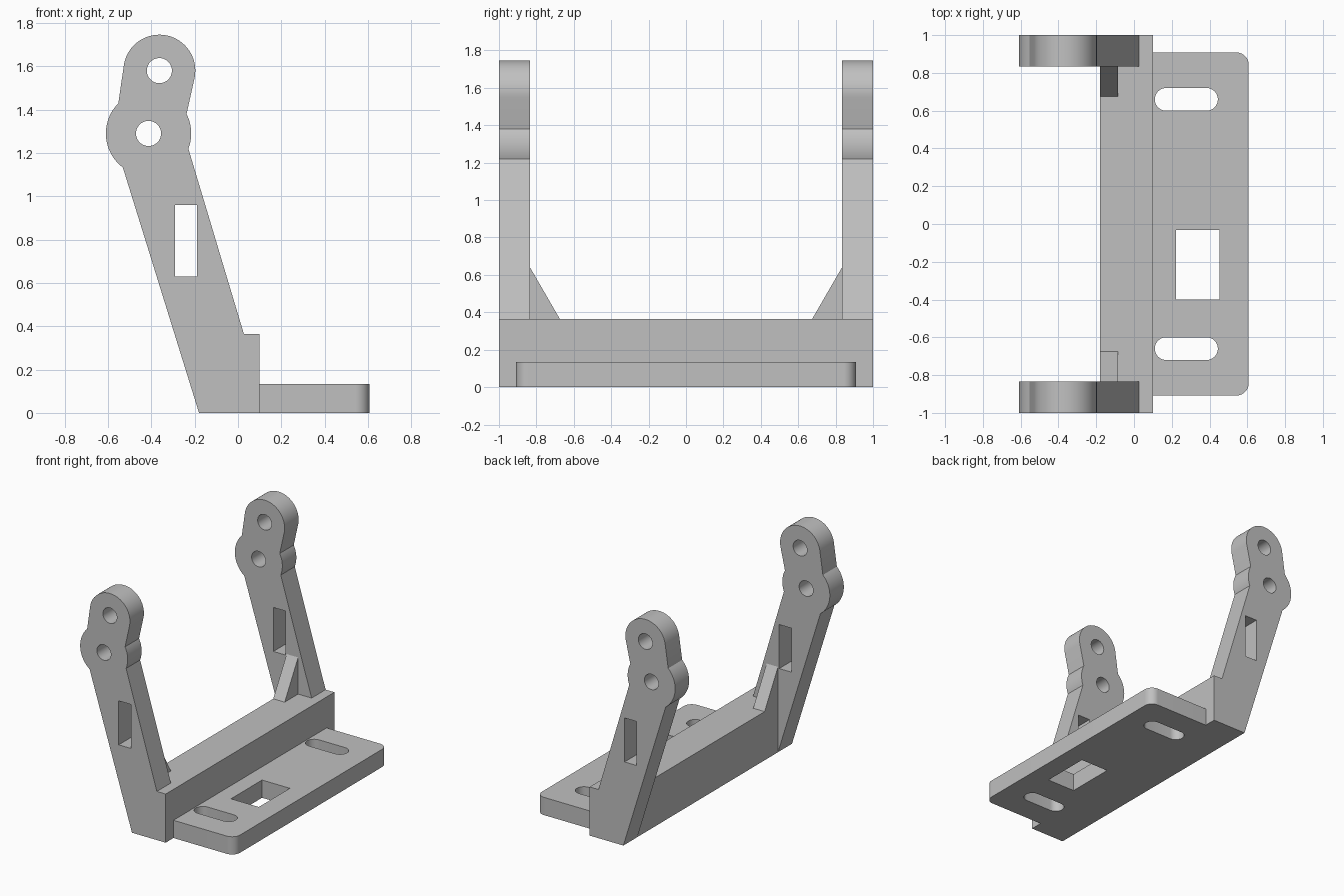
import bpy
import bmesh
from math import cos, sin, pi, radians

if "Cube" in bpy.data.objects:
    bpy.data.objects.remove(bpy.data.objects["Cube"], do_unlink=True)

GREY = (0.53, 0.53, 0.53, 1.0)
grey = bpy.data.materials.new("plain_grey")
grey.use_nodes = True
grey.diffuse_color = GREY
grey.node_tree.nodes["Principled BSDF"].inputs["Base Color"].default_value = GREY


def arc(cx, cy, r, start, end, steps=16):
    """Points along an arc, angles in degrees."""
    angles = [radians(start + (end - start) * i / steps) for i in range(steps + 1)]
    return [(cx + r * cos(a), cy + r * sin(a)) for a in angles]


def circle(cx, cy, r):
    return arc(cx, cy, r, 0, 360, 40)[:-1]


def rect(x0, x1, y0, y1):
    return [(x0, y0), (x1, y0), (x1, y1), (x0, y1)]


def slot(x0, x1, cy, r):
    return arc(x1 - r, cy, r, -90, 90) + arc(x0 + r, cy, r, 90, 270)


# Placement of a profile point (u, v) at depth d along each axis
PLACE = {
    "x": lambda u, v, d: (d, u, v),
    "y": lambda u, v, d: (u, d, v),
    "z": lambda u, v, d: (u, v, d),
}


def prism(name, loops, axis, start, end):
    """Extrude an outline (first loop) with holes (other loops) along an axis."""
    place = PLACE[axis]
    bm = bmesh.new()
    edges = []
    for loop in loops:
        vs = [bm.verts.new(place(u, v, start)) for u, v in loop]
        edges += [bm.edges.new((a, b)) for a, b in zip(vs, vs[1:] + vs[:1])]
    bmesh.ops.triangle_fill(bm, edges=edges, use_beauty=True)
    ext = bmesh.ops.extrude_face_region(bm, geom=bm.faces[:], use_keep_orig=True)
    moved = [g for g in ext["geom"] if isinstance(g, bmesh.types.BMVert)]
    bmesh.ops.translate(bm, verts=moved, vec=place(0, 0, end - start))
    bmesh.ops.recalc_face_normals(bm, faces=bm.faces[:])
    mesh = bpy.data.meshes.new(name)
    bm.to_mesh(mesh)
    bm.free()
    mesh.materials.append(grey)
    obj = bpy.data.objects.new(name, mesh)
    bpy.context.collection.objects.link(obj)
    bpy.ops.object.select_all(action="DESELECT")
    obj.select_set(True)
    bpy.context.view_layer.objects.active = obj
    bpy.ops.object.shade_smooth_by_angle(angle=pi / 9)
    return obj


BACK, FRONT = -0.18, 0.10    # beam extent in x
BEAM_TOP = 0.365
INNER = 0.834                # inner face of the arms

# Leaning arm outline with two round bosses
BOSS = (-0.413, 1.29)
TIP = (-0.363, 1.58)
arm_outline = (
    [(BACK, 0), (FRONT, 0), (FRONT, BEAM_TOP), (0.027, BEAM_TOP)]
    + arc(*BOSS, 0.197, -21, 27)
    + arc(*TIP, 0.166, -11, 170, 32)
    + arc(*BOSS, 0.197, 135, 233, 24)
)
arm_holes = [circle(*BOSS, 0.058), circle(*TIP, 0.058),
             rect(-0.29, -0.19, 0.63, 0.96)]

# Arms and their corner gussets at both ends
for side, s in (("front", -1), ("rear", 1)):
    prism(side + "_arm", [arm_outline] + arm_holes, "y", s * INNER, s)
    gusset = [(s * INNER, BEAM_TOP), (s * 0.675, BEAM_TOP), (s * INNER, 0.64)]
    prism(side + "_gusset", [gusset], "x", BACK, -0.085)

# Cross beam between the arms
prism("cross_beam", [rect(BACK, FRONT, -INNER, INNER)], "z", 0, BEAM_TOP)

# Mounting plate with rounded outer corners, two slots and a window
EDGE, HALF, R = 0.607, 0.908, 0.065
plate_outline = (
    [(FRONT, HALF), (FRONT, -HALF)]
    + arc(EDGE - R, -HALF + R, R, -90, 0)
    + arc(EDGE - R, HALF - R, R, 0, 90)
)
plate_holes = [slot(0.11, 0.444, s * 0.66, 0.06) for s in (-1, 1)]
plate_holes.append(rect(0.222, 0.453, -0.4, -0.032))
prism("mounting_plate", [plate_outline] + plate_holes, "z", 0, 0.133)
